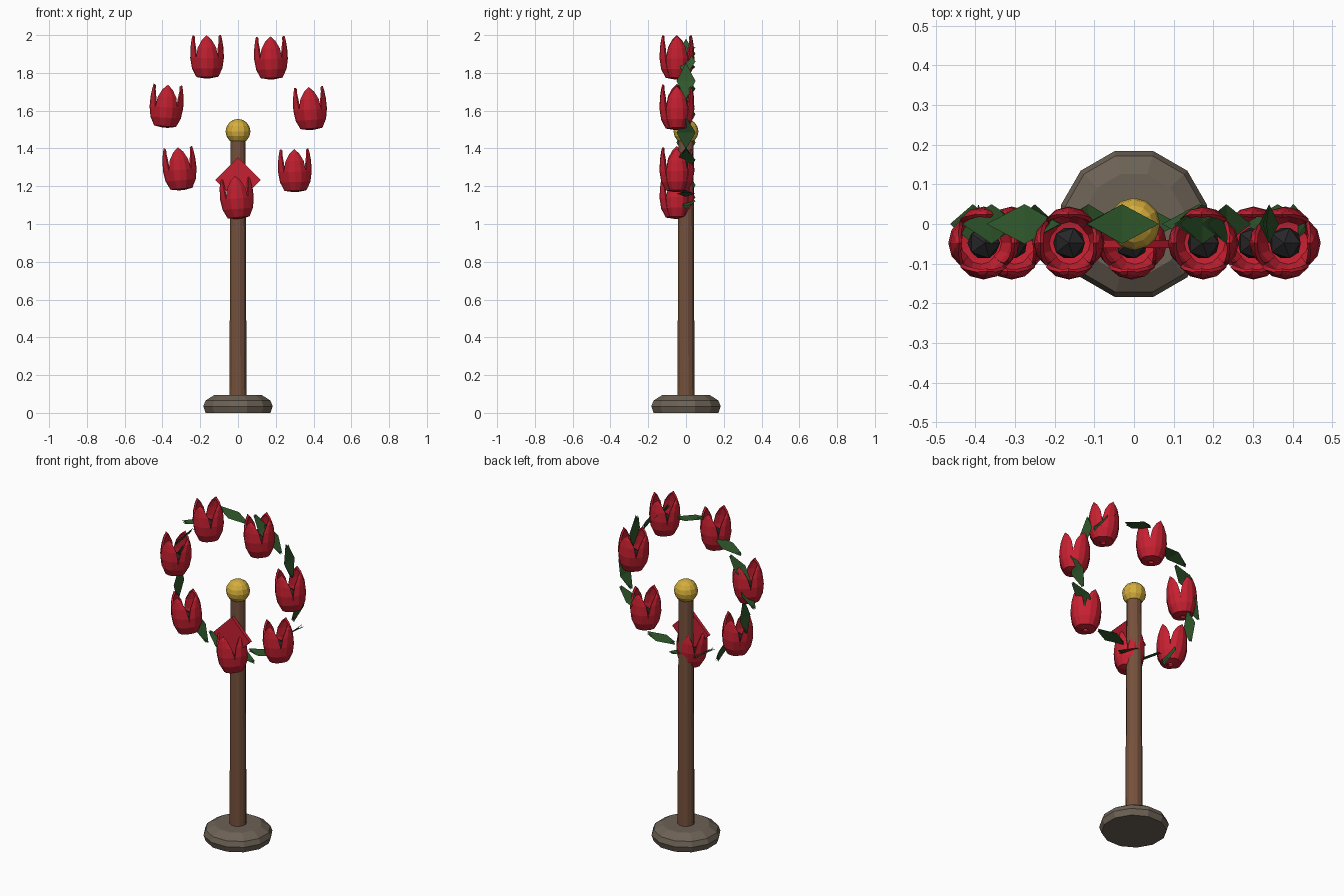
import bpy, bmesh, math
from mathutils import Vector, Matrix

if "Cube" in bpy.data.objects:
    bpy.data.objects.remove(bpy.data.objects["Cube"])


def material(name, rgb):
    m = bpy.data.materials.new(name)
    m.diffuse_color = (*rgb, 1)
    m.use_nodes = True
    m.node_tree.nodes["Principled BSDF"].inputs["Base Color"].default_value = m.diffuse_color
    return m


RED = material("petal red", (0.56, 0.014, 0.03))
GREEN = material("leaf green", (0.03, 0.10, 0.025))
DARK = material("dark centre", (0.02, 0.02, 0.022))
WOOD = material("brown wood", (0.18, 0.083, 0.045))
STONE = material("grey brown stone", (0.15, 0.12, 0.09))
GOLD = material("gold", (0.66, 0.42, 0.045))


def finish(name, bm, mat, loc=(0, 0, 0), rot=(0, 0, 0)):
    me = bpy.data.meshes.new(name)
    bm.to_mesh(me)
    bm.free()
    me.materials.append(mat)
    ob = bpy.data.objects.new(name, me)
    ob.location, ob.rotation_euler = loc, rot
    bpy.context.collection.objects.link(ob)
    return ob


def lathe(name, profile, sides, mat):
    """Closed solid of revolution from (radius, height) pairs."""
    bm = bmesh.new()
    rings = []
    for r, z in profile:
        angles = [2 * math.pi * (k + 0.5) / sides for k in range(sides)]
        rings.append([bm.verts.new((r * math.cos(a), r * math.sin(a), z)) for a in angles])
    for lo, hi in zip(rings, rings[1:]):
        for k in range(sides):
            n = (k + 1) % sides
            bm.faces.new((lo[k], lo[n], hi[n], hi[k]))
    bm.faces.new(rings[0][::-1])
    bm.faces.new(rings[-1])
    return finish(name, bm, mat)


# Stand: stone foot, tapered pole, gold ball
lathe("base", [(0.178, 0), (0.19, 0.035), (0.178, 0.065), (0.13, 0.095)], 12, STONE)
lathe("pole", [(0.047, 0.08), (0.041, 1.46)], 12, WOOD)
bm = bmesh.new()
bmesh.ops.create_uvsphere(bm, u_segments=12, v_segments=8, radius=0.066)
finish("ball", bm, GOLD, (0, 0, 1.49))

# Diamond plate in front of the pole
bm = bmesh.new()
bmesh.ops.create_cube(bm, size=1)
bmesh.ops.scale(bm, vec=(0.17, 0.02, 0.17), verts=bm.verts)
finish("diamond_plate", bm, RED, (0, -0.05, 1.232), (0, math.pi / 4, 0))

# Petal rows: radius, height, half width in degrees
PETAL = [(0.015, -0.113, 46), (0.06, -0.105, 46), (0.083, -0.06, 46), (0.092, -0.005, 44),
         (0.09, 0.05, 36), (0.084, 0.09, 20), (0.078, 0.115, 0)]


def flower_mesh():
    bm = bmesh.new()
    steps = (-1, -0.5, 0, 0.5, 1)
    for p in range(4):
        mid = math.radians(90 * p)
        size = 1.0 if p % 2 else 0.97
        rows = []
        for r, z, half in PETAL:
            row = []
            for s in steps:
                a = mid + math.radians(half) * s
                rr = r * size * (1 - 0.08 * s * s)
                row.append(bm.verts.new((rr * math.cos(a), rr * math.sin(a), z)))
            rows.append(row)
        for lo, hi in zip(rows, rows[1:]):
            for j in range(4):
                bm.faces.new((lo[j], lo[j + 1], hi[j + 1], hi[j]))
    bmesh.ops.remove_doubles(bm, verts=bm.verts, dist=0.0005)
    return bm


# Wreath: seven tulips on a ring, each with two leaves
RING_Z, RING_R = 1.53, 0.39
TILT = (-2, -4, -2, -5, -5, 4, -1)
LEAF_OUT = (13, 33, 23, 15, 26, 18, 29)
LEAF_IN = (-22, -32, -40, -29, -37, -27, -34)


def ring_point(deg, r, y=0):
    a = math.radians(deg)
    return Vector((r * math.cos(a), y, RING_Z + r * math.sin(a)))


def add_leaf(bm, start, tip):
    """Three diamond blades fanned about the leaf's middle."""
    mid = (start + tip) / 2
    side = Vector((0, 0.05, 0))
    for fan in (-5, 0, 5):
        turn = Matrix.Rotation(math.radians(fan), 3, 'Y')
        half = turn @ (tip - start) / 2
        bm.faces.new([bm.verts.new(mid + v) for v in (-half, side, half, -side)])


leaves = bmesh.new()
for i in range(7):
    ang = 63.4 - i * 360 / 7
    place = ring_point(ang, RING_R, -0.048)
    rot = (0, math.radians(TILT[i]), 0)
    tulip = finish(f"tulip_{i + 1}", flower_mesh(), RED, place, rot)
    mod = tulip.modifiers.new("thickness", 'SOLIDIFY')
    mod.thickness, mod.offset = 0.01, -1
    core = bmesh.new()
    bmesh.ops.create_icosphere(core, subdivisions=1, radius=0.045)
    finish(f"tulip_centre_{i + 1}", core, DARK, place + Vector((0, 0, -0.03)), rot)
    add_leaf(leaves, ring_point(ang + LEAF_OUT[i] - 25, 0.38), ring_point(ang + LEAF_OUT[i], 0.458))
    add_leaf(leaves, ring_point(ang + LEAF_IN[i] + 25, 0.444), ring_point(ang + LEAF_IN[i], 0.384))
finish("leaves", leaves, GREEN)
